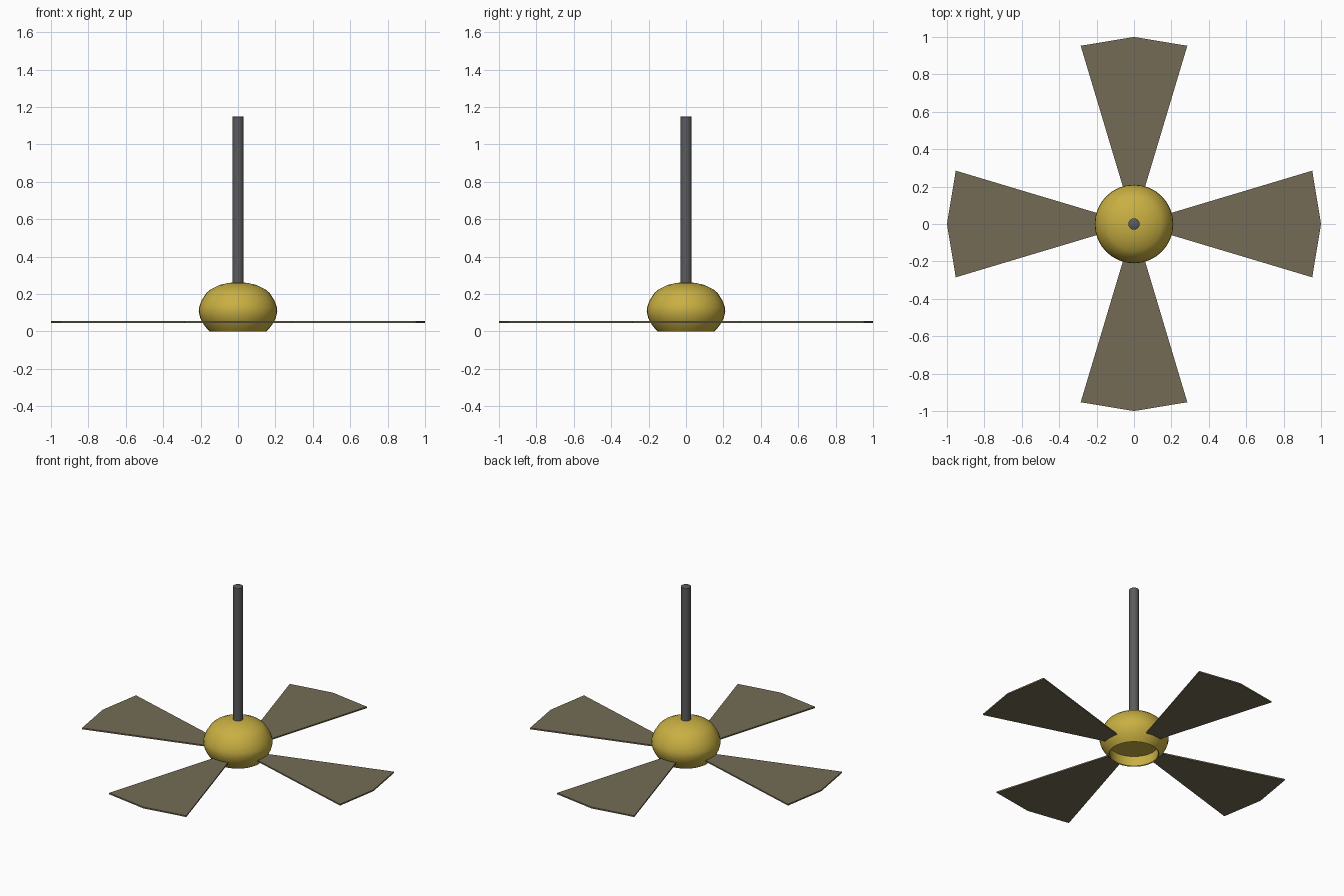
import bpy, bmesh, math

if "Cube" in bpy.data.objects:
    bpy.data.objects.remove(bpy.data.objects["Cube"])


def material(name, rgb):
    m = bpy.data.materials.new(name)
    m.diffuse_color = (*rgb, 1)
    m.use_nodes = True
    m.node_tree.nodes["Principled BSDF"].inputs["Base Color"].default_value = m.diffuse_color
    return m


gold = material("brass gold", (0.58, 0.43, 0.055))
grey = material("dark steel", (0.105, 0.105, 0.108))
brown = material("olive brown", (0.175, 0.148, 0.09))


def finish(bm, name, mat, angle):
    bmesh.ops.recalc_face_normals(bm, faces=bm.faces)
    me = bpy.data.meshes.new(name)
    bm.to_mesh(me)
    bm.free()
    me.materials.append(mat)
    ob = bpy.data.objects.new(name, me)
    bpy.context.collection.objects.link(ob)
    bpy.ops.object.select_all(action='DESELECT')
    ob.select_set(True)
    bpy.context.view_layer.objects.active = ob
    bpy.ops.object.shade_smooth_by_angle(angle=math.radians(angle))
    return ob


def lathe(name, profile, steps, mat, angle=40):
    bm = bmesh.new()
    vs = [bm.verts.new((r, 0, z)) for r, z in profile]
    es = [bm.edges.new(p) for p in zip(vs, vs[1:])]
    bmesh.ops.spin(bm, geom=vs + es, cent=(0, 0, 0), axis=(0, 0, 1),
                   angle=math.tau, steps=steps)
    bmesh.ops.remove_doubles(bm, verts=bm.verts, dist=1e-5)
    return finish(bm, name, mat, angle)


# Motor housing, recessed underneath
lathe("motor_housing", [
    (0, 0.262), (0.05, 0.26), (0.10, 0.248), (0.145, 0.226), (0.17, 0.205),
    (0.195, 0.165), (0.208, 0.13), (0.21, 0.105), (0.203, 0.075),
    (0.19, 0.048), (0.172, 0.022), (0.152, 0.0), (0.147, 0.003),
    (0.15, 0.07), (0, 0.075)], 32, gold)

# Hanging rod
lathe("down_rod", [(0, 0.25), (0.03, 0.25), (0.03, 1.147), (0.026, 1.15),
                   (0, 1.15)], 20, grey)

# Four thin wedge blades with a pointed tip
outline = [(0.155, -0.046), (0.953, -0.285), (1.0, 0.0),
           (0.953, 0.285), (0.155, 0.046)]
for i in range(4):
    c, s = round(math.cos(i * math.pi / 2)), round(math.sin(i * math.pi / 2))
    bm = bmesh.new()
    low = [bm.verts.new((x * c - y * s, x * s + y * c, 0.046)) for x, y in outline]
    face = bm.faces.new(low)
    ext = bmesh.ops.extrude_face_region(bm, geom=[face])
    bmesh.ops.translate(bm, vec=(0, 0, 0.009), verts=[
        v for v in ext["geom"] if isinstance(v, bmesh.types.BMVert)])
    finish(bm, f"blade_{i + 1}", brown, 40)
